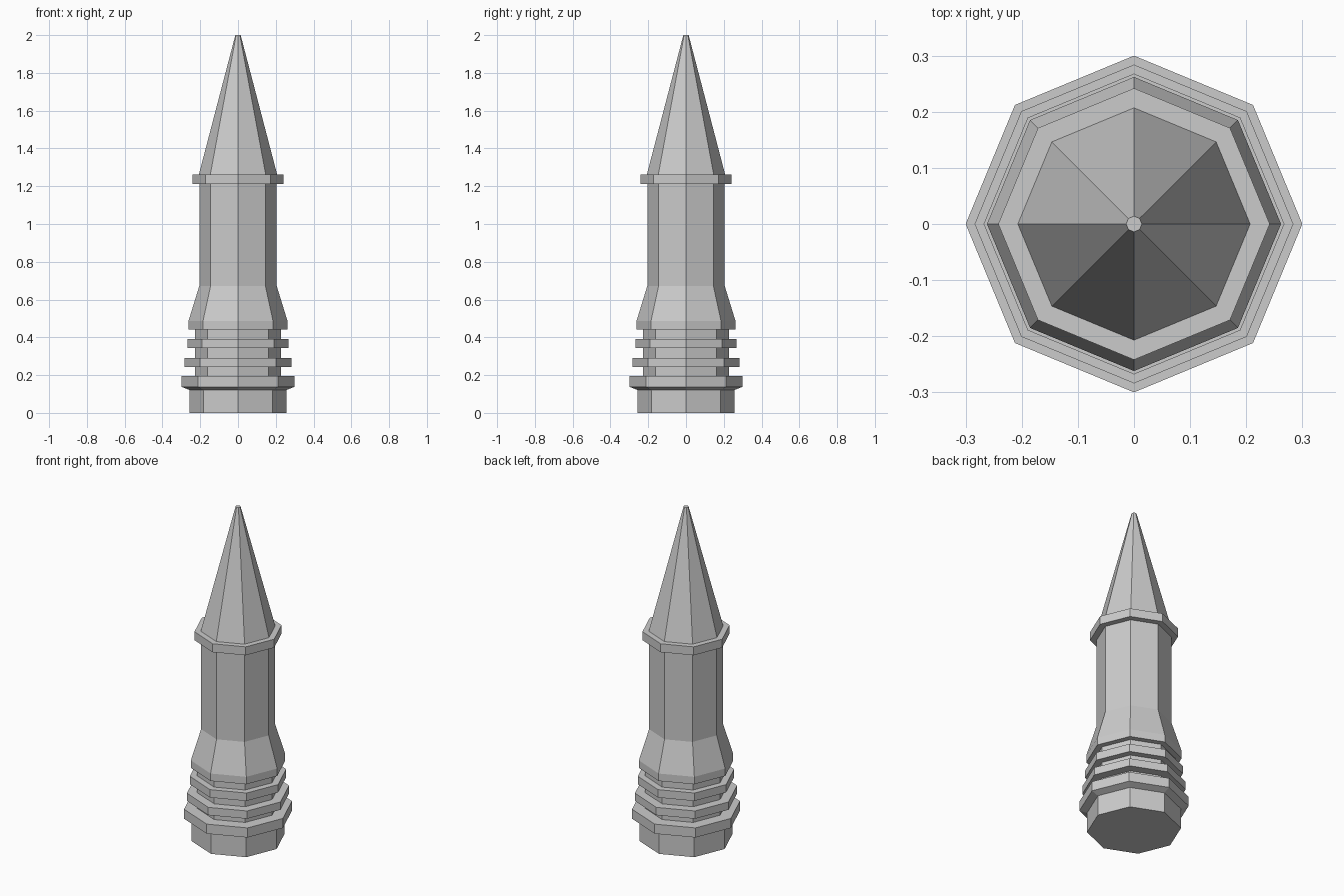
import bpy
import bmesh
import math

cube = bpy.data.objects.get("Cube")
if cube:
    bpy.data.objects.remove(cube, do_unlink=True)

SIDES = 8

grey = bpy.data.materials.new("plain_grey")
grey.use_nodes = True
colour = (0.6, 0.6, 0.6, 1.0)
grey.diffuse_color = colour
grey.node_tree.nodes["Principled BSDF"].inputs["Base Color"].default_value = colour


def turned_part(name, profile):
    """Closed eight-sided solid from (radius, height) rings, bottom to top."""
    bm = bmesh.new()
    rings = []
    for r, z in profile:
        angles = [math.tau * i / SIDES for i in range(SIDES)]
        rings.append([bm.verts.new((r * math.cos(a), r * math.sin(a), z)) for a in angles])
    for low, high in zip(rings, rings[1:]):
        for i in range(SIDES):
            j = (i + 1) % SIDES
            bm.faces.new((low[i], low[j], high[j], high[i]))
    bm.faces.new(rings[0][::-1])
    bm.faces.new(rings[-1])
    mesh = bpy.data.meshes.new(name)
    bm.to_mesh(mesh)
    bm.free()
    mesh.materials.append(grey)
    obj = bpy.data.objects.new(name, mesh)
    bpy.context.collection.objects.link(obj)
    return obj


# One stepped profile: plug, flange, grooved rings, shaft, collar and tip
CORE = 0.228
turned_part("pointed_shaft", [
    # plug and chamfered flange
    (0.258, 0.0), (0.258, 0.122), (0.30, 0.138), (0.30, 0.196),
    # two rings separated by grooves
    (CORE, 0.196), (CORE, 0.244), (0.284, 0.244), (0.284, 0.291),
    (CORE, 0.291), (CORE, 0.344), (0.268, 0.344), (0.268, 0.392),
    (CORE, 0.392), (CORE, 0.442),
    # flared foot and straight shaft
    (0.262, 0.442), (0.262, 0.487), (0.205, 0.672), (0.205, 1.212),
    # collar and long tip
    (0.242, 1.212), (0.242, 1.263), (0.207, 1.263), (0.014, 2.0),
])
